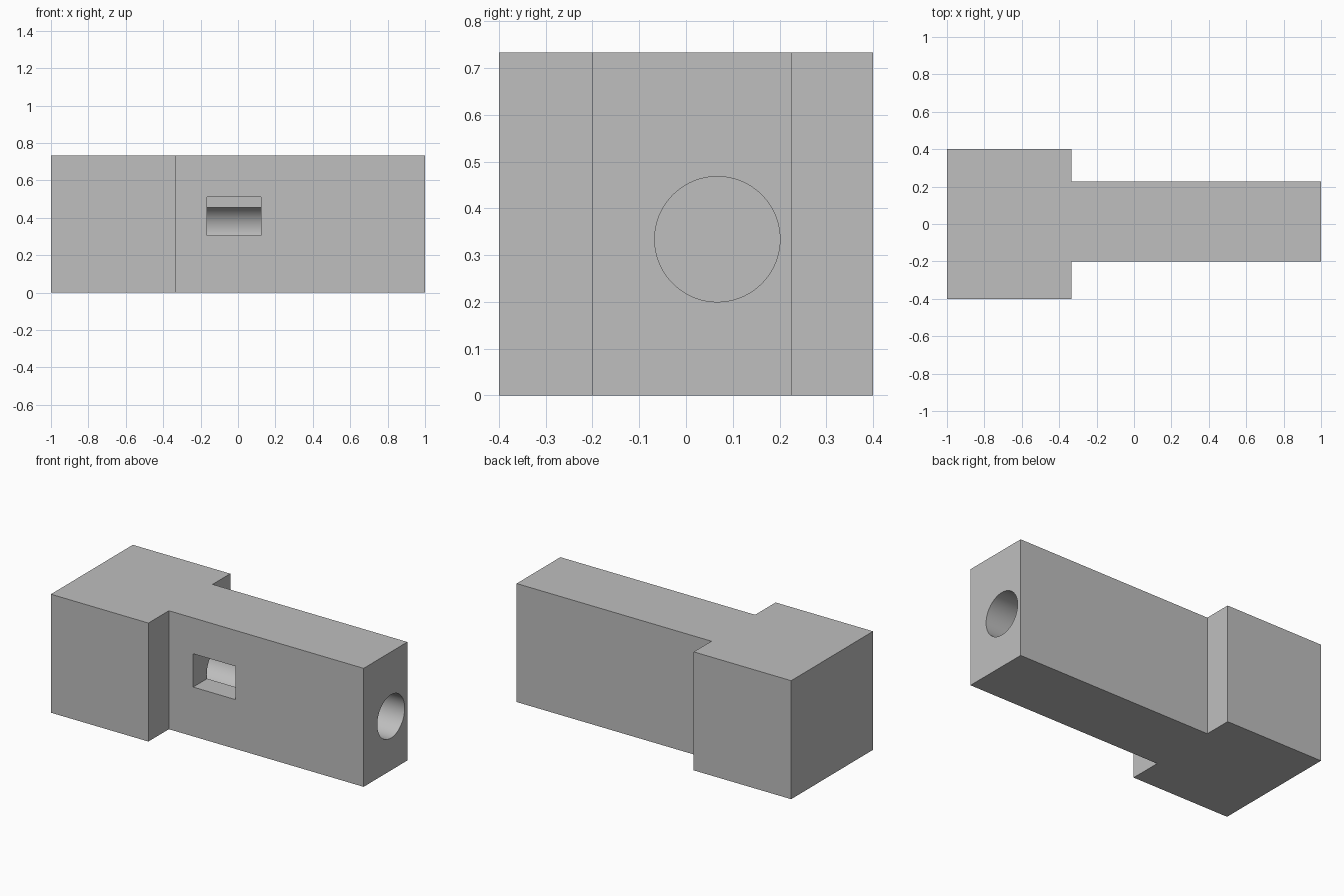
import bpy
import bmesh
from mathutils import Matrix, Vector

if "Cube" in bpy.data.objects:
    bpy.data.objects.remove(bpy.data.objects["Cube"], do_unlink=True)

GREY = (0.52, 0.52, 0.52, 1)
grey = bpy.data.materials.new("plain grey")
grey.use_nodes = True
grey.diffuse_color = GREY
grey.node_tree.nodes["Principled BSDF"].inputs["Base Color"].default_value = GREY


def add_object(name, bm):
    bmesh.ops.recalc_face_normals(bm, faces=bm.faces)
    mesh = bpy.data.meshes.new(name)
    bm.to_mesh(mesh)
    bm.free()
    mesh.materials.append(grey)
    obj = bpy.data.objects.new(name, mesh)
    bpy.context.collection.objects.link(obj)
    return obj


def cut(target, cutter):
    cutter.hide_render = True
    mod = target.modifiers.new(cutter.name, 'BOOLEAN')
    mod.operation = 'DIFFERENCE'
    mod.solver = 'EXACT'
    mod.object = cutter
    bpy.context.view_layer.objects.active = target
    bpy.ops.object.modifier_apply(modifier=mod.name)
    bpy.data.objects.remove(cutter, do_unlink=True)


# Body: wide head and narrow shank as one extruded outline
outline = [(-1, -0.4), (-0.333, -0.4), (-0.333, -0.2), (1, -0.2),
           (1, 0.227), (-0.333, 0.227), (-0.333, 0.4), (-1, 0.4)]
bm = bmesh.new()
base = bm.faces.new([bm.verts.new((x, y, 0)) for x, y in outline])
top = bmesh.ops.extrude_face_region(bm, geom=[base])["geom"]
bmesh.ops.translate(bm, vec=(0, 0, 0.733),
                    verts=[v for v in top if isinstance(v, bmesh.types.BMVert)])
body = add_object("body", bm)

# Blind bore from the shank end
start, end = -0.333, 1.1
bm = bmesh.new()
bmesh.ops.create_cone(bm, cap_ends=True, segments=96, radius1=0.134, radius2=0.134,
                      depth=end - start,
                      matrix=Matrix.Translation(((start + end) / 2, 0.067, 0.334))
                      @ Matrix.Rotation(1.5707963, 4, 'Y'))
cut(body, add_object("bore_cutter", bm))

# Rectangular window in the front, opening into the bore
low, high = Vector((-0.167, -0.3, 0.305)), Vector((0.124, 0.008, 0.511))
bm = bmesh.new()
bmesh.ops.create_cube(bm, size=1, matrix=Matrix.Translation((low + high) / 2)
                      @ Matrix.Diagonal((high - low).to_4d()))
cut(body, add_object("window_cutter", bm))

# Smooth bore wall, sharp edges elsewhere
bpy.ops.object.select_all(action='DESELECT')
body.select_set(True)
bpy.context.view_layer.objects.active = body
bpy.ops.object.shade_smooth_by_angle(angle=0.5)
